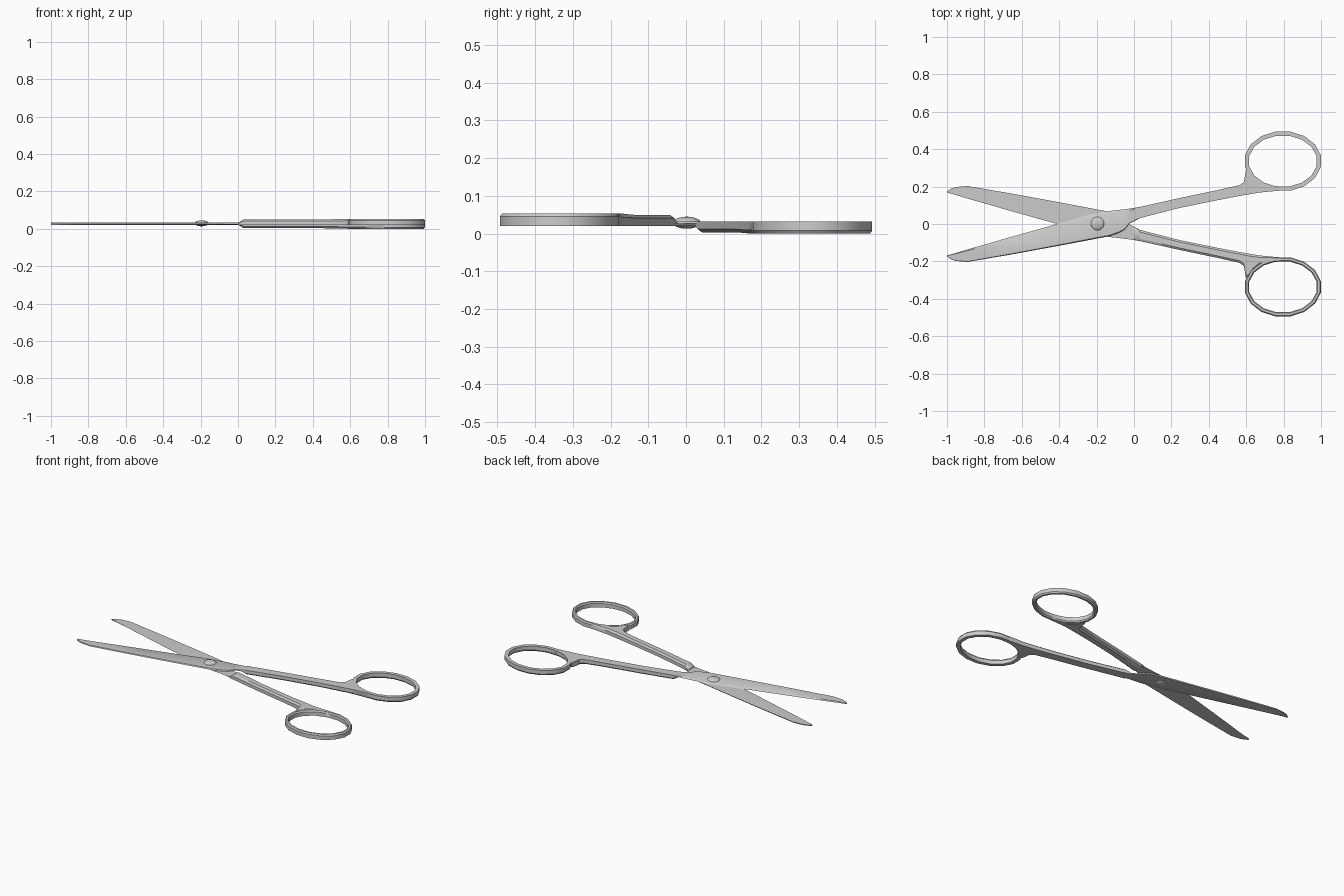
import bpy, bmesh, math

if "Cube" in bpy.data.objects:
    bpy.data.objects.remove(bpy.data.objects["Cube"])

MID = 0.0265          # contact plane between the two halves
TOP = 0.0325          # flat side of the first half
BLADE_BOTTOM = 0.0268


def loft(name, sections, closed, flip):
    """Skin a list of equal-length cross-sections; flip turns it about the x axis."""
    bm = bmesh.new()
    rings = []
    for sec in sections:
        if flip:
            sec = [(x, -y, 2 * MID - z) for x, y, z in sec]
        rings.append([bm.verts.new(p) for p in sec])
    n = len(rings[0])
    for i in range(len(rings) if closed else len(rings) - 1):
        a, b = rings[i], rings[(i + 1) % len(rings)]
        for j in range(n):
            k = (j + 1) % n
            bm.faces.new((a[j], a[k], b[k], b[j]))
    if not closed:
        bm.faces.new(rings[0])
        bm.faces.new(rings[-1])
    bmesh.ops.recalc_face_normals(bm, faces=bm.faces)
    me = bpy.data.meshes.new(name)
    bm.to_mesh(me)
    bm.free()
    ob = bpy.data.objects.new(name, me)
    bpy.context.collection.objects.link(ob)
    smooth(ob)


def smooth(ob):
    bpy.ops.object.select_all(action='DESELECT')
    bpy.context.view_layer.objects.active = ob
    ob.select_set(True)
    bpy.ops.object.shade_smooth_by_angle(angle=math.radians(30))


# x, lower y, upper y along the blade
BLADE = [(-1, -.175, -.168), (-.98, -.188, -.163), (-.95, -.198, -.154),
         (-.89, -.203, -.136), (-.65, -.162, -.067), (-.41, -.118, 0),
         (-.24, -.086, .05), (-.13, -.065, .07), (-.08, -.047, .075),
         (-.05, -.03, .079), (-.025, .002, .082), (.03, .03, .091)]

# x, lower y, upper y, underside z along the arm, ending in the ring fillet
ARM = [(.0, .022, .085, .022), (.03, .031, .091, .003), (.245, .086, .139, .003),
       (.45, .128, .182, .003), (.565, .15, .208, .001), (.588, .154, .225, 0),
       (.597, .156, .285, 0), (.612, .158, .285, 0), (.635, .162, .25, 0),
       (.67, .168, .219, 0), (.72, .173, .206, 0), (.80, .18, .199, 0)]


def blade_section(x, lo, hi):
    w = hi - lo
    return [(x, lo, BLADE_BOTTOM), (x, hi, BLADE_BOTTOM),
            (x, hi - .1 * w, TOP), (x, lo + .04 * w, TOP)]


def arm_section(x, lo, hi, zb):
    c = min(.012, .2 * (hi - lo))
    zm = zb + .3 * (TOP - zb)
    return [(x, lo, TOP), (x, lo, zm), (x, lo + c, zb),
            (x, hi - c, zb), (x, hi, zm), (x, hi, TOP)]


def ring_section(i, n=16):
    a = 2 * math.pi * (i + .5) / n
    prof = [(0, TOP), (0, .008), (.25, 0), (.75, 0), (1, .008), (1, TOP)]
    return [(.796 + (.207 - .023 * t) * math.cos(a),
             .336 + (.161 - .023 * t) * math.sin(a), z) for t, z in prof]


# Two identical halves, the second turned over about the x axis
for side, flip in (("first", False), ("second", True)):
    loft(side + "_blade", [blade_section(*s) for s in BLADE], False, flip)
    loft(side + "_arm", [arm_section(*s) for s in ARM], False, flip)
    loft(side + "_finger_ring", [ring_section(i) for i in range(16)], True, flip)

# Domed pivot rivet
bpy.ops.mesh.primitive_uv_sphere_add(segments=20, ring_count=10, radius=1,
                                     location=(-.195, .002, .029))
rivet = bpy.context.object
rivet.name = "pivot_rivet"
rivet.scale = (.037, .037, .016)
smooth(rivet)
